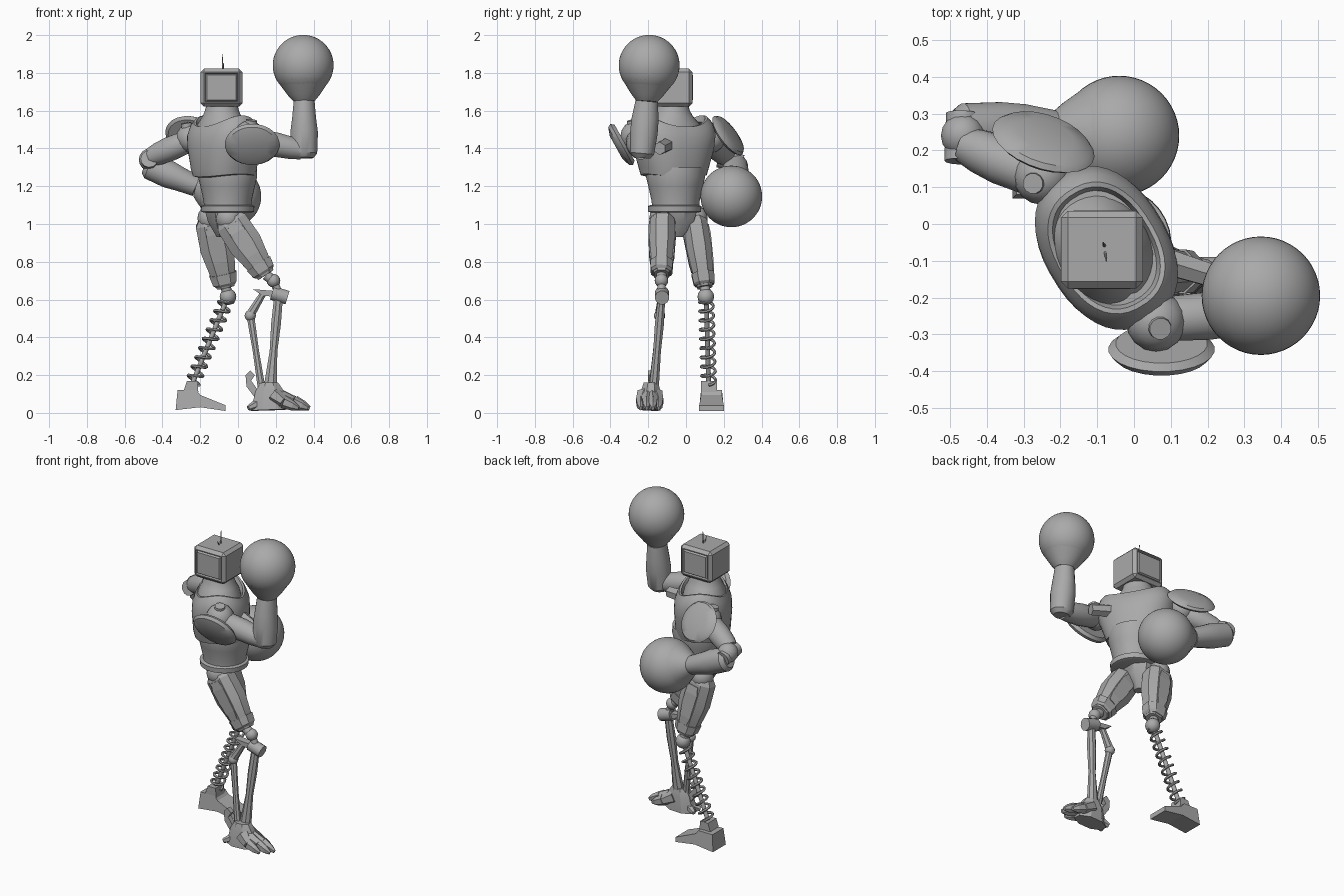
import bpy, bmesh, math
from mathutils import Vector as V

if "Cube" in bpy.data.objects:
    bpy.data.objects.remove(bpy.data.objects["Cube"])

grey = bpy.data.materials.new("mid grey")
grey.use_nodes = True
grey.diffuse_color = (0.4, 0.4, 0.4, 1)
grey.node_tree.nodes["Principled BSDF"].inputs["Base Color"].default_value = (0.4, 0.4, 0.4, 1)


def finish(name, bm, angle=35):
    bmesh.ops.recalc_face_normals(bm, faces=bm.faces)
    me = bpy.data.meshes.new(name)
    bm.to_mesh(me)
    bm.free()
    me.materials.append(grey)
    ob = bpy.data.objects.new(name, me)
    bpy.context.collection.objects.link(ob)
    smooth(ob, angle)
    return ob


def smooth(ob, angle):
    bpy.ops.object.select_all(action='DESELECT')
    ob.select_set(True)
    bpy.context.view_layer.objects.active = ob
    if angle:
        bpy.ops.object.shade_smooth_by_angle(angle=math.radians(angle))


def limb(name, a, b, rings, sides=24, ref=(0, 1, 0), power=1.0, angle=35, warp=None):
    """Loft of rings (t, radius along ref, radius across) from a to b."""
    a, b = V(a), V(b)
    d = (b - a).normalized()
    x = V(ref) - d * V(ref).dot(d)
    x.normalize()
    y = d.cross(x)
    bm, loops = bmesh.new(), []
    for ring in rings:
        t, rx, ry = ring if len(ring) == 3 else (*ring, ring[1])
        loop = []
        for i in range(sides):
            w = 2 * math.pi * (i + 0.5) / sides
            c, s = math.cos(w), math.sin(w)
            c = math.copysign(abs(c) ** power, c)
            s = math.copysign(abs(s) ** power, s)
            p = a.lerp(b, t) + x * c * rx + y * s * ry
            if warp:
                p.z += warp(t, s)
            loop.append(bm.verts.new(p))
        loops.append(loop)
    for l, m in zip(loops, loops[1:]):
        for i in range(sides):
            j = (i + 1) % sides
            bm.faces.new((l[i], l[j], m[j], m[i]))
    bm.faces.new(loops[0])
    bm.faces.new(loops[-1])
    return finish(name, bm, angle)


def rod(name, a, b, r, r2=None, sides=12, **k):
    return limb(name, a, b, [(0, r), (1, r2 or r)], sides, **k)


def ball(name, c, r, seg=16):
    bm = bmesh.new()
    bmesh.ops.create_uvsphere(bm, u_segments=seg, v_segments=seg // 2, radius=r)
    bmesh.ops.translate(bm, verts=bm.verts, vec=c)
    return finish(name, bm, 60)


def prism(name, outline, y0, y1, taper=1.0):
    """Side outline in x and z, extruded across y."""
    bm = bmesh.new()
    mid = (y0 + y1) / 2
    n = len(outline)
    rows = [[bm.verts.new((x, mid + (y - mid) * (taper if z > 0.06 else 1), z))
             for x, z in outline] for y in (y0, y1)]
    for r in rows:
        bm.faces.new(r)
    for i in range(n):
        j = (i + 1) % n
        bm.faces.new((rows[0][i], rows[0][j], rows[1][j], rows[1][i]))
    return finish(name, bm, 0)


def head():
    # television box with framed screens on front and back
    bm = bmesh.new()
    bmesh.ops.create_cube(bm, size=1)
    for v in bm.verts:
        v.co = V((-0.087, -0.07, 1.722)) + V((v.co.x * 0.222, v.co.y * 0.21, v.co.z * 0.2))
    bmesh.ops.bevel(bm, geom=bm.edges[:], offset=0.018, segments=1, affect='EDGES')
    bm.normal_update()
    for f in [f for f in bm.faces if abs(f.normal.y) > 0.9]:
        bmesh.ops.inset_region(bm, faces=[f], thickness=0.007, depth=0.0)
        bmesh.ops.inset_region(bm, faces=[f], thickness=0.006, depth=-0.01)
        bmesh.ops.inset_region(bm, faces=[f], thickness=0.01, depth=0.012)
    finish("head", bm, 0)
    rod("antenna", (-0.08, -0.06, 1.81), (-0.084, -0.05, 1.9), 0.005, 0.002, 6)
    rod("antenna_short", (-0.08, -0.07, 1.81), (-0.075, -0.1, 1.85), 0.004, 0.002, 6)


head()

# Torso, twisted so that one shoulder leads
across = (0.52, -0.854, 0)
limb("neck", (-0.085, -0.07, 0), (-0.085, -0.07, 1),
     [(1.48, 0.17, 0.13), (1.53, 0.15, 0.12), (1.57, 0.11, 0.1), (1.6, 0.09), (1.64, 0.08)], 32, across)
limb("chest", (-0.075, -0.065, 0), (-0.075, -0.065, 1),
     [(1.26, 0.15, 0.13), (1.265, 0.175, 0.15), (1.3, 0.185, 0.16), (1.4, 0.22, 0.168),
      (1.49, 0.232, 0.165), (1.55, 0.21, 0.152), (1.575, 0.185, 0.138), (1.575, 0.172, 0.126),
      (1.54, 0.162, 0.116)], 40, across, 0.86,
     warp=lambda t, s: -0.06 * s * s * max(0, min(1, (t - 1.4) / 0.15)) - 0.015 * s * s * (t < 1.35))
limb("abdomen", (-0.055, -0.055, 0), (-0.055, -0.055, 1),
     [(1.08, 0.125), (1.12, 0.127), (1.2, 0.145), (1.25, 0.157), (1.3, 0.155)], 32, across)
limb("belt", (-0.055, -0.06, 0), (-0.055, -0.06, 1),
     [(1.06, 0.125), (1.065, 0.14), (1.095, 0.142), (1.1, 0.13)], 32, across)
limb("pelvis", (-0.085, -0.05, 1.08), (-0.085, -0.05, 0.93),
     [(0, 0.12, 0.1), (0.45, 0.1, 0.08), (1, 0.035, 0.03)], 8)

# Shoulder guards: shallow domed discs
dome = [(0, 0.11, 0.125), (0.35, 0.125, 0.145), (0.7, 0.115, 0.13), (1, 0.07, 0.08)]
limb("left_shoulder_guard", (0.075, -0.325, 1.43), (0.075, -0.37, 1.405), dome, 24, (0, 0, 1))
limb("right_shoulder_guard", (-0.25, 0.21, 1.46), (-0.239, 0.242, 1.483), dome, 24, (0, 0, 1))


def glove(side, elbow, wrist, centre, r):
    # forearm ending in a big round fist with a short cuff
    e, w, c = V(elbow), V(wrist), V(centre)
    limb(side + "_forearm", e, w, [(0, 0.045, 0.05), (0.08, 0.065, 0.07), (0.45, 0.074, 0.074),
                                   (0.7, 0.072, 0.064), (1, 0.06, 0.056)], 20)
    d = (c - w).normalized()
    limb(side + "_cuff", w, c - d * r * 0.5,
         [(0, 0.056), (0.1, 0.066), (0.3, 0.085), (1, r * 0.866)], 32)
    ball(side + "_fist", c, r, 48)


glove("left", (0.35, -0.235, 1.35), (0.35, -0.208, 1.65), (0.345, -0.195, 1.84), 0.161)
glove("right", (-0.49, 0.265, 1.315), (-0.22, 0.25, 1.2), (-0.04, 0.24, 1.146), 0.163)

# Upper arms with shoulder and elbow joints
arm = [(0, 0.045), (0.15, 0.062), (0.5, 0.066), (0.8, 0.06), (1, 0.05)]
limb("left_upper_arm", (0.06, -0.26, 1.45), (0.34, -0.24, 1.39), arm, 16)
limb("right_upper_arm", (-0.26, 0.13, 1.44), (-0.46, 0.215, 1.355), arm, 16)
ball("left_shoulder_joint", (0.06, -0.265, 1.465), 0.082)
ball("right_shoulder_joint", (-0.25, 0.13, 1.455), 0.078)
rod("left_shoulder_pin", (0.065, -0.275, 1.5), (0.072, -0.285, 1.55), 0.036, 0.03)
rod("right_shoulder_pin", (-0.265, 0.115, 1.48), (-0.275, 0.11, 1.535), 0.034, 0.028)
rod("left_arm_strut", (0.08, -0.1, 1.42), (0.21, -0.14, 1.4), 0.04, 0.035, 6)
rod("left_elbow_hinge", (0.34, -0.305, 1.395), (0.34, -0.17, 1.395), 0.04)
rod("right_elbow_hinge", (-0.47, 0.17, 1.345), (-0.465, 0.3, 1.32), 0.046)
ball("right_elbow_joint", (-0.465, 0.24, 1.34), 0.06)


def thigh(side, hip, knee, ball_at):
    h, k = V(hip), V(knee)
    limb(side + "_thigh", h, k, [(0, 0.055, 0.07), (0.08, 0.068, 0.092), (0.45, 0.07, 0.096),
                                 (0.9, 0.054, 0.064), (1, 0.042, 0.05)], 8, power=0.8, angle=20)
    limb(side + "_knee_collar", h.lerp(k, 0.8), h.lerp(k, 0.97),
         [(0, 0.064, 0.078), (0.8, 0.06, 0.068), (1, 0.05, 0.055)], 8, power=0.8, angle=20)
    # raised armour on the inner and outer faces
    for s in (-1, 1):
        o = V((0, s * 0.064, 0))
        limb(side + "_thigh_panel", h.lerp(k, 0.1) + o, h.lerp(k, 0.78) + o * 0.85,
             [(0, 0.008, 0.04), (0.2, 0.016, 0.06), (0.8, 0.014, 0.05), (1, 0.008, 0.03)], 4, angle=0)
    ball(side + "_hip_joint", h, 0.07)
    rod(side + "_knee_rod", k, ball_at, 0.028)
    ball(side + "_knee_ball", ball_at, 0.036)


thigh("left", (-0.05, -0.125, 1.03), (0.148, -0.13, 0.73), (0.188, -0.13, 0.7))
thigh("right", (-0.145, 0.045, 1.03), (-0.065, 0.1, 0.665), (-0.053, 0.105, 0.62))
ball("right_knee_lower", (-0.053, 0.105, 0.615), 0.044)

# Spring shin on the right
top, foot = V((-0.06, 0.107, 0.6)), V((-0.24, 0.12, 0.16))
axis = (foot - top).normalized()
side = axis.cross(V((0, 1, 0))).normalized()
fore = axis.cross(side)
cu = bpy.data.curves.new("right_shin_spring", 'CURVE')
cu.dimensions, cu.bevel_depth, cu.bevel_resolution, cu.use_fill_caps = '3D', 0.008, 1, True
turns, steps = 9, 16
sp = cu.splines.new('POLY')
sp.points.add(turns * steps)
for i, pt in enumerate(sp.points):
    w = 2 * math.pi * i / steps
    p = top.lerp(foot, i / (turns * steps)) + side * 0.037 * math.cos(w) + fore * 0.037 * math.sin(w)
    pt.co = (*p, 1)
spring = bpy.data.objects.new("right_shin_spring", cu)
bpy.context.collection.objects.link(spring)
cu.materials.append(grey)
smooth(spring, 0)
bpy.ops.object.convert(target='MESH')
smooth(bpy.context.object, 50)
rod("right_shin_core", top, foot, 0.013)

# Right foot: plain wedge boot
prism("right_foot", [(-0.33, 0.015), (-0.32, 0.12), (-0.22, 0.12), (-0.2, 0.095), (-0.065, 0.04),
                     (-0.065, 0.01), (-0.2, 0.03)], 0.07, 0.2, 0.85)
prism("right_ankle", [(-0.29, 0.11), (-0.27, 0.17), (-0.215, 0.17), (-0.21, 0.11)], 0.08, 0.165)

# Left shin: two struts hung from a knee hinge
rod("left_knee_link", (0.188, -0.13, 0.7), (0.22, -0.128, 0.62), 0.022)
rod("left_knee_hinge", (0.18, -0.127, 0.635), (0.262, -0.127, 0.61), 0.038)
prism("left_knee_plate", [(0.08, 0.655), (0.2, 0.645), (0.2, 0.615), (0.13, 0.62)], -0.15, -0.105)
limb("left_front_strut", (0.215, -0.128, 0.62), (0.17, -0.17, 0.13),
     [(0, 0.02, 0.025), (0.3, 0.026, 0.028), (0.6, 0.022, 0.022), (1, 0.028, 0.038)], 8)
rod("left_upper_link", (0.135, -0.128, 0.635), (0.065, -0.14, 0.52), 0.018, 0.026, 8)
ball("left_link_joint", (0.065, -0.14, 0.515), 0.03)
limb("left_rear_strut", (0.065, -0.14, 0.52), (0.125, -0.18, 0.13),
     [(0, 0.018, 0.022), (0.5, 0.016, 0.018), (1, 0.02, 0.022)], 8)

# Left foot: ankle block, heel spur and fanned claws
limb("left_foot", (0.165, -0.185, 0.16), (0.17, -0.19, 0.015),
     [(0, 0.042, 0.05), (0.3, 0.055, 0.08), (1, 0.06, 0.11)], 8, angle=20)
prism("left_heel_spur", [(0.04, 0.2), (0.065, 0.225), (0.09, 0.2), (0.07, 0.17), (0.12, 0.1),
                         (0.09, 0.08), (0.045, 0.14)], -0.2, -0.17)
for reach, y in [(0.32, -0.24), (0.37, -0.208), (0.38, -0.175), (0.34, -0.145)]:
    root = V((0.19, -0.19 + (y + 0.19) * 0.6, 0.095))
    knuckle = V((reach - 0.08, y, 0.058))
    rod("left_toe", root, knuckle, 0.044, 0.03, 6, angle=0)
    limb("left_claw", knuckle, (reach, y, 0.024), [(0, 0.026, 0.034), (0.6, 0.022, 0.026), (1, 0.008, 0.012)],
         6, angle=0)
for y in (-0.225, -0.16):
    rod("left_heel_claw", (0.13, -0.19, 0.06), (0.055, y, 0.025), 0.035, 0.014, 6, angle=0)
